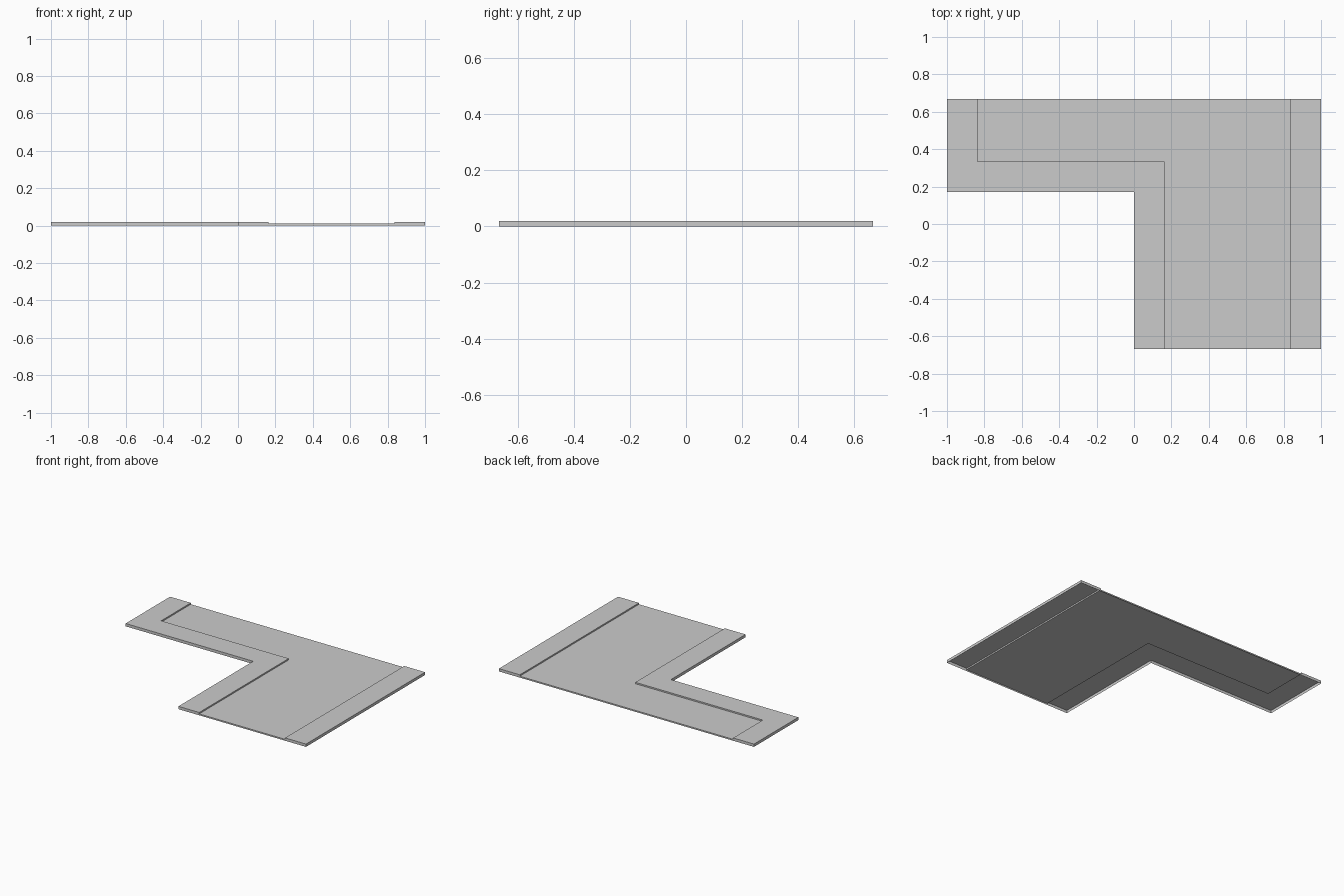
import bpy, bmesh

if "Cube" in bpy.data.objects:
    bpy.data.objects.remove(bpy.data.objects["Cube"])

ROAD, CURB = 0.01, 0.02      # surface heights
Y = 0.667                    # half depth
NOTCH = 0.17                 # inner corner of the L


def tile(name, outline, top):
    """Open-bottomed slab. outline: counter-clockwise (x, y, wall_base);
    wall_base belongs to the edge starting at that point, None = no wall."""
    bm = bmesh.new()
    bm.faces.new([bm.verts.new((x, y, top)) for x, y, _ in outline])
    for (x0, y0, base), (x1, y1, _) in zip(outline, outline[1:] + outline[:1]):
        if base is None:
            continue
        bm.faces.new([bm.verts.new(p) for p in (
            (x0, y0, base), (x1, y1, base), (x1, y1, top), (x0, y0, top))])
    bmesh.ops.remove_doubles(bm, verts=bm.verts, dist=0.0001)
    mesh = bpy.data.meshes.new(name)
    bm.to_mesh(mesh)
    bm.free()
    bpy.context.collection.objects.link(bpy.data.objects.new(name, mesh))


# Lower road surface
tile("road", [
    (0.163, -Y, 0), (0.836, -Y, None), (0.836, Y, 0),
    (-0.837, Y, None), (-0.837, 0.335, None), (0.163, 0.335, None)], ROAD)

# Raised strip wrapping the inner corner
tile("corner_sidewalk", [
    (-1, NOTCH, 0), (0, NOTCH, 0), (0, -Y, 0), (0.163, -Y, ROAD),
    (0.163, 0.335, ROAD), (-0.837, 0.335, ROAD), (-0.837, Y, 0), (-1, Y, 0)], CURB)

# Raised straight strip on the right
tile("straight_sidewalk", [
    (0.836, -Y, 0), (1, -Y, 0), (1, Y, 0), (0.836, Y, ROAD)], CURB)
